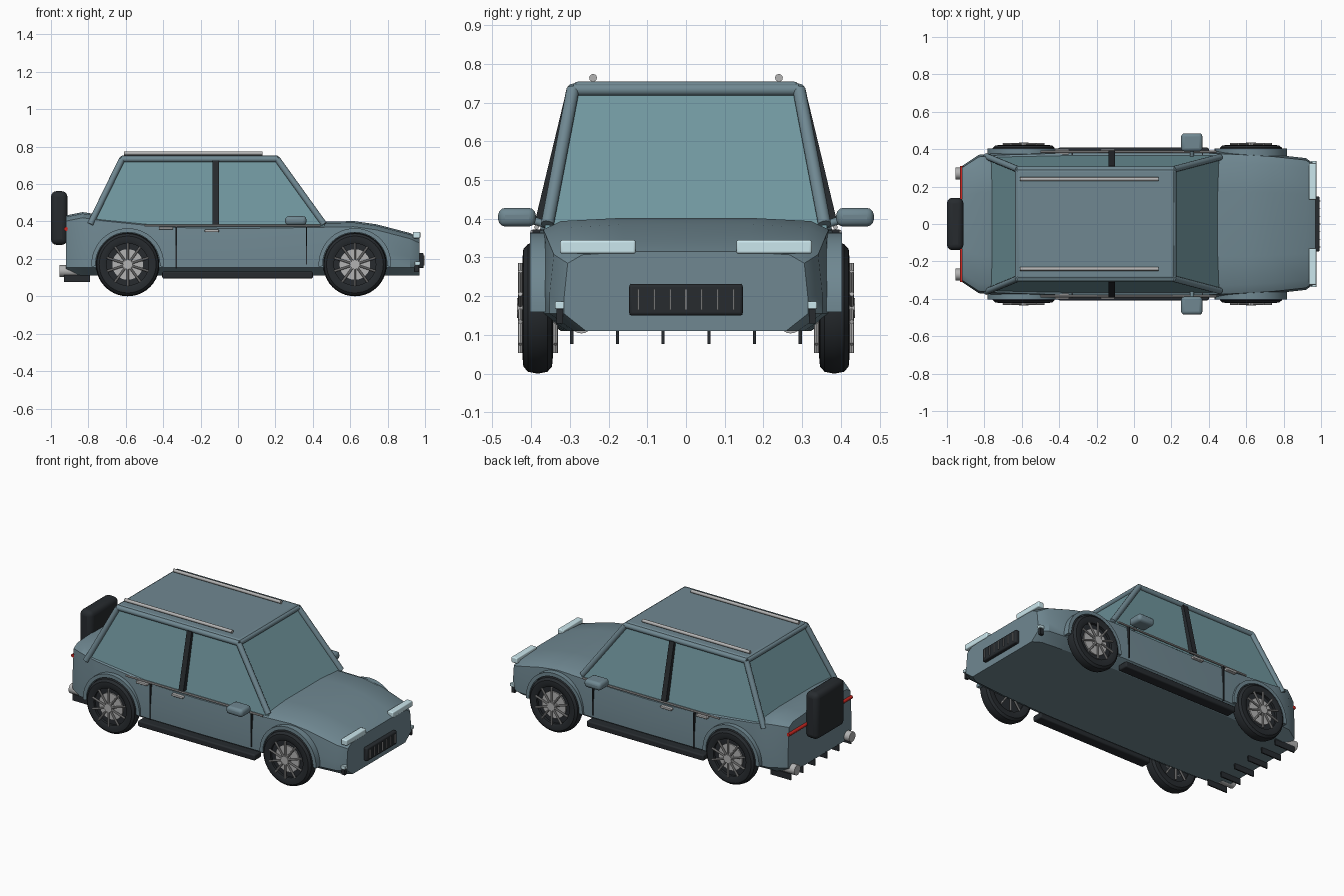
import bpy, bmesh
from math import sin, cos, pi, radians
from mathutils import Vector

if "Cube" in bpy.data.objects:
    bpy.data.objects.remove(bpy.data.objects["Cube"])


def material(name, r, g, b):
    m = bpy.data.materials.new(name)
    m.diffuse_color = (r, g, b, 1)
    m.use_nodes = True
    m.node_tree.nodes["Principled BSDF"].inputs["Base Color"].default_value = m.diffuse_color
    return m


PAINT = material("paint", 0.16, 0.245, 0.285)
GLASS = material("glass", 0.165, 0.31, 0.345)
DARK = material("dark", 0.02, 0.024, 0.028)
SILVER = material("silver", 0.45, 0.45, 0.45)
LAMP = material("lamp", 0.6, 0.8, 0.85)
RED = material("red", 0.6, 0.02, 0.015)


def finish(ob, mat, angle=35):
    ob.data.materials.clear()
    ob.data.materials.append(mat)
    bpy.ops.object.select_all(action='DESELECT')
    ob.select_set(True)
    bpy.context.view_layer.objects.active = ob
    bpy.ops.object.shade_smooth_by_angle(angle=radians(angle))
    return ob


def mesh(name, verts, faces, mat, angle=35):
    me = bpy.data.meshes.new(name)
    me.from_pydata(verts, [], faces)
    bm = bmesh.new()
    bm.from_mesh(me)
    bmesh.ops.recalc_face_normals(bm, faces=bm.faces)
    bm.to_mesh(me)
    bm.free()
    ob = bpy.data.objects.new(name, me)
    bpy.context.collection.objects.link(ob)
    return finish(ob, mat, angle)


def box(name, x, y, z, mat, bevel=0, segments=3):
    """Box from (min, max) ranges."""
    v = [(a, b, c) for a in x for b in y for c in z]
    f = [(0, 1, 3, 2), (4, 6, 7, 5), (0, 4, 5, 1), (2, 3, 7, 6), (0, 2, 6, 4), (1, 5, 7, 3)]
    ob = mesh(name, v, f, mat)
    if bevel:
        b = ob.modifiers.new("bevel", 'BEVEL')
        b.width, b.segments = bevel, segments
    return ob


def rod(name, a, b, r, mat, segments=12):
    a, b = Vector(a), Vector(b)
    d = b - a
    bpy.ops.mesh.primitive_cylinder_add(vertices=segments, radius=r, depth=d.length, location=(a + b) / 2)
    ob = bpy.context.object
    ob.rotation_euler = d.to_track_quat('Z', 'Y').to_euler()
    ob.name = name
    return finish(ob, mat)


def sweep_ring(name, centre, profile, start, end, n, mat):
    """Sweep a closed (radius, y) profile about the y axis."""
    full = abs(end - start - 2 * pi) < 1e-6
    rows = n if full else n + 1
    k = len(profile)
    v, f = [], []
    for i in range(rows):
        t = start + (end - start) * i / n
        v += [(centre[0] + r * cos(t), centre[1] + y, centre[2] + r * sin(t)) for r, y in profile]
    for i in range(n):
        j = (i + 1) % rows
        f += [(i * k + p, i * k + (p + 1) % k, j * k + (p + 1) % k, j * k + p) for p in range(k)]
    if not full:
        f += [tuple(range(k)), tuple(range((rows - 1) * k, rows * k))]
    return mesh(name, v, f, mat)


# lower body: loft of cross-sections (x, half width, top height)
stations = [(-0.92, 0.31, 0.432), (-0.83, 0.37, 0.45), (-0.72, 0.38, 0.433), (-0.38, 0.39, 0.398),
            (0.0, 0.393, 0.392), (0.40, 0.39, 0.398), (0.62, 0.38, 0.402), (0.74, 0.372, 0.385),
            (0.92, 0.352, 0.338), (0.97, 0.315, 0.315)]
verts, faces = [], []
for x, w, t in stations:
    half = [(0.82 * w, 0.11), (w, 0.155), (w, 0.62 * t), (0.97 * w, t - 0.03), (0.85 * w, t - 0.008), (0.45 * w, t)]
    verts += [(x, y, z) for y, z in half] + [(x, -y, z) for y, z in reversed(half)]
for i in range(len(stations) - 1):
    for p in range(12):
        q = (p + 1) % 12
        faces.append((i * 12 + p, i * 12 + q, i * 12 + 12 + q, i * 12 + 12 + p))
faces += [tuple(range(12)), tuple(range(len(verts) - 12, len(verts)))]
mesh("body", verts, faces, PAINT, 30)

# glasshouse
low = [(-0.79, -0.365), (0.465, -0.365), (0.465, 0.365), (-0.79, 0.365)]
high = [(-0.615, -0.29), (0.205, -0.29), (0.205, 0.29), (-0.615, 0.29)]
mesh("glasshouse", [(x, y, 0.375) for x, y in low] + [(x, y, 0.735) for x, y in high],
     [(0, 1, 2, 3), (4, 5, 6, 7), (0, 1, 5, 4), (1, 2, 6, 5), (2, 3, 7, 6), (3, 0, 4, 7)], GLASS)

# roof panel and its edge rails
box("roof", (-0.625, 0.215), (-0.292, 0.292), (0.722, 0.754), PAINT, 0.012)
for x in (-0.62, 0.21):
    rod("roof_cross_rail", (x, -0.29, 0.733), (x, 0.29, 0.733), 0.016, PAINT)

for s in (-1, 1):
    # pillars, roof edge and roof rack
    rod("front_pillar", (0.46, s * 0.358, 0.385), (0.21, s * 0.292, 0.733), 0.017, PAINT)
    rod("rear_pillar", (-0.79, s * 0.362, 0.385), (-0.62, s * 0.292, 0.733), 0.017, PAINT)
    rod("roof_side_rail", (-0.625, s * 0.292, 0.733), (0.215, s * 0.292, 0.733), 0.016, PAINT)
    rod("roof_rack_bar", (-0.61, s * 0.24, 0.764), (0.13, s * 0.24, 0.764), 0.01, SILVER)
    cs = [(yy, zz) for yy, zz in ((0.355, 0.385), (0.392, 0.385), (0.31, 0.727), (0.285, 0.727))]
    mesh("middle_pillar", [(x, s * y, z) for x in (-0.135, -0.102) for y, z in cs],
         [(0, 1, 2, 3), (4, 5, 6, 7)] + [(i, (i + 1) % 4, 4 + (i + 1) % 4, 4 + i) for i in range(4)], DARK)

    # side trim
    side = lambda a, b: sorted((s * a, s * b))
    box("running_board", (-0.405, 0.40), side(0.34, 0.408), (0.095, 0.132), DARK, 0.008)
    rod("belt_trim", (-0.50, s * 0.386, 0.378), (0.44, s * 0.386, 0.378), 0.006, SILVER, 8)
    for x, z in ((-0.385, 0.364), (-0.14, 0.35)):
        box("door_handle", (x - 0.038, x + 0.038), side(0.37, 0.402), (z - 0.007, z + 0.007), SILVER, 0.004)
    for x, z in ((-0.33, 0.15), (0.366, 0.17)):
        box("door_seam", (x - 0.003, x + 0.003), side(0.37, 0.396), (z, 0.372), DARK)
    box("side_mirror", (0.252, 0.366), side(0.388, 0.485), (0.38, 0.428), PAINT, 0.018)
    rod("mirror_arm", (0.31, s * 0.36, 0.385), (0.31, s * 0.41, 0.40), 0.01, PAINT)

    # lamps and exhaust
    box("headlight", (0.935, 0.975), side(0.13, 0.325), (0.31, 0.345), LAMP, 0.006)
    box("fog_lamp", (0.945, 0.975), side(0.315, 0.338), (0.167, 0.187), LAMP, 0.003)
    box("fog_lamp_mount", (0.945, 0.968), side(0.318, 0.334), (0.13, 0.167), DARK)
    rod("exhaust_pipe", (-0.955, s * 0.27, 0.135), (-0.86, s * 0.27, 0.135), 0.031, SILVER, 20)

    for cx in (-0.59, 0.625):
        c = (cx, s * 0.383, 0.17)
        # wheel arch lip
        sweep_ring("wheel_arch", c, [(0.172, -0.02), (0.172, 0.02), (0.194, 0.02), (0.194, -0.02)],
                   radians(-3), radians(183), 28, PAINT)
        # tyre, brake disc, rim spokes and hub
        sweep_ring("tyre", c, [(0.112, -0.032), (0.13, -0.039), (0.152, -0.037), (0.165, -0.025), (0.17, 0),
                               (0.165, 0.025), (0.152, 0.037), (0.13, 0.039), (0.112, 0.032)],
                   0, 2 * pi, 40, DARK)
        rod("brake_disc", (cx, s * 0.36, 0.17), (cx, s * 0.408, 0.17), 0.082, SILVER, 32)
        rod("wheel_back", (cx, s * 0.36, 0.17), (cx, s * 0.40, 0.17), 0.114, DARK, 32)
        rod("hub", (cx, s * 0.332, 0.17), (cx, s * 0.436, 0.17), 0.026, SILVER, 20)
        for i in range(10):
            t = 2 * pi * i / 10 + pi / 10
            for y in (0.337, 0.428):
                rod("spoke", (cx + 0.015 * cos(t), s * y, 0.17 + 0.015 * sin(t)),
                    (cx + 0.116 * cos(t), s * y, 0.17 + 0.116 * sin(t)), 0.006, SILVER, 8)

# grille with upright slats
box("grille", (0.95, 0.993), (-0.147, 0.147), (0.15, 0.232), DARK, 0.008)
for i in range(7):
    y = -0.123 + 0.041 * i
    box("grille_slat", (0.98, 0.998), (y - 0.002, y + 0.002), (0.165, 0.218), SILVER)

# rear light bar, spare wheel cover and diffuser fins
rod("tail_light", (-0.92, -0.31, 0.36), (-0.92, 0.31, 0.36), 0.011, RED)
box("spare_wheel_cover", (-1.0, -0.912), (-0.14, 0.14), (0.275, 0.562), DARK, 0.03, 4)
for i in range(6):
    y = -0.295 + 0.118 * i
    box("diffuser_fin", (-0.93, -0.79), (y - 0.004, y + 0.004), (0.076, 0.115), DARK)
